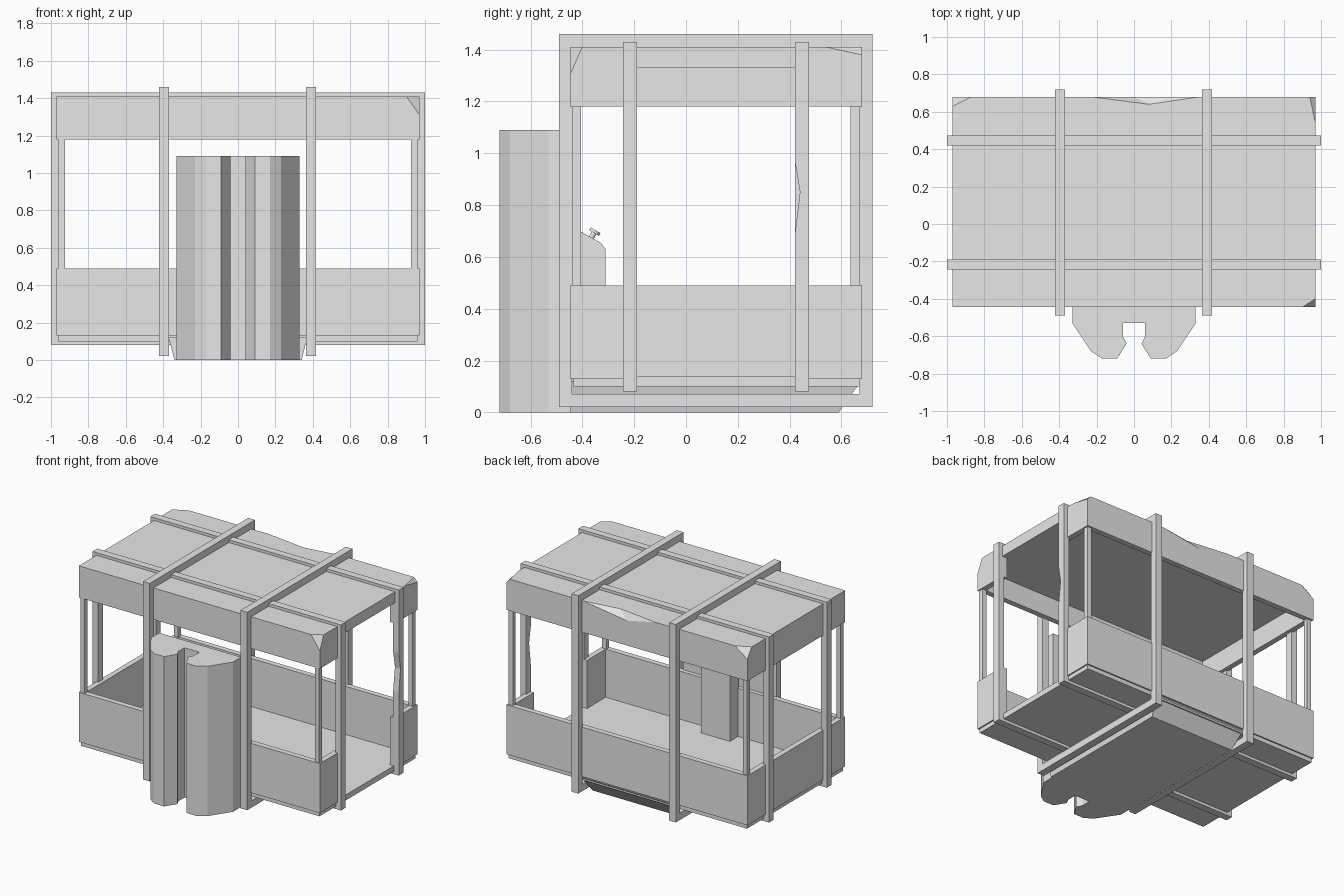
import bpy
import bmesh
from mathutils import Vector

default = bpy.data.objects.get("Cube")
if default:
    bpy.data.objects.remove(default, do_unlink=True)

grey = bpy.data.materials.new("plain_grey")
grey.use_nodes = True
grey.diffuse_color = (0.8, 0.8, 0.8, 1)
grey.node_tree.nodes["Principled BSDF"].inputs["Base Color"].default_value = (0.8, 0.8, 0.8, 1)


def finish(name, bm):
    bmesh.ops.recalc_face_normals(bm, faces=bm.faces)
    mesh = bpy.data.meshes.new(name)
    bm.to_mesh(mesh)
    bm.free()
    mesh.materials.append(grey)
    obj = bpy.data.objects.new(name, mesh)
    bpy.context.collection.objects.link(obj)
    return obj


def box(name, x, y, z):
    bm = bmesh.new()
    bmesh.ops.create_cube(bm, size=1)
    for v in bm.verts:
        v.co = [lo + (hi - lo) * (c + 0.5) for c, (lo, hi) in zip(v.co, (x, y, z))]
    return finish(name, bm)


def hull(name, points):
    bm = bmesh.new()
    for p in points:
        bm.verts.new(p)
    bmesh.ops.convex_hull(bm, input=bm.verts)
    return finish(name, bm)


def prism(name, outline, direction):
    bm = bmesh.new()
    face = bm.faces.new([bm.verts.new(p) for p in outline])
    new = bmesh.ops.extrude_face_region(bm, geom=[face])["geom"]
    bmesh.ops.translate(bm, vec=direction, verts=[g for g in new if isinstance(g, bmesh.types.BMVert)])
    return finish(name, bm)


def cut(obj, *cutters):
    bpy.context.view_layer.objects.active = obj
    for cutter in cutters:
        cutter.hide_render = True
        mod = obj.modifiers.new("cut", "BOOLEAN")
        mod.operation = "DIFFERENCE"
        mod.solver = "EXACT"
        mod.object = cutter
        bpy.ops.object.modifier_apply(modifier=mod.name)
        bpy.data.objects.remove(cutter, do_unlink=True)


def chip(corner, *points):
    # Wedge that knocks a flat-faced chip off an edge or corner
    c = Vector(corner)
    mean = sum((Vector(p) for p in points), Vector()) / len(points)
    return hull("chip_cutter", [*points, c + (c - mean) * 3])


W, F, B = 0.97, -0.445, 0.68   # half width, front, back
T = 0.04                       # wall thickness
inside = ((-W + T, W - T), (F + T, B - T))
door_x, door_y = (0.8, 1.2), (-0.19, 0.42)

# Floor and tapered underside
box("floor", (-0.96, 0.96), (-0.435, 0.67), (0.10, 0.14))
hull("underside", [(s * x, y, z) for s in (-1, 1) for x, y, z in
                   ((0.34, F, 0), (0.34, 0.59, 0), (0.37, F, 0.12), (0.37, 0.675, 0.12))])

# Low walls with a doorway at one end
walls = box("low_walls", (-W, W), (F, B), (0.13, 0.49))
cut(walls, box("inner_cutter", *inside, (0, 0.6)),
    box("door_cutter", door_x, door_y, (0, 0.6)))

# Hollow roof with doorway gap, chipped corners and a dented back edge
roof = box("roof", (-W, W), (F, B), (1.18, 1.41))
cut(roof, box("inner_cutter", *inside, (1, 1.33)),
    box("door_cutter", door_x, door_y, (1, 1.33)),
    chip((W, F, 1.41), (0.90, F, 1.41), (W, -0.40, 1.41), (W, F, 1.31)),
    chip((W, B, 1.41), (0.94, B, 1.41), (W, 0.54, 1.41), (W, B, 1.38)),
    chip((-W, B, 1.41), (-0.87, B, 1.41), (-W, 0.63, 1.41), (-W, B, 1.34)),
    chip((0.06, B, 1.41), (-0.23, B, 1.41), (0.35, B, 1.41), (0.08, 0.64, 1.41), (0, B, 1.36)))

# Corner posts
for x in (-0.943, 0.943):
    for y in (-0.423, 0.652):
        box("corner_post", (x - 0.017, x + 0.017), (y - 0.017, y + 0.017), (0.48, 1.19))

# Hoops around the cabin, running front to back
for x in (-0.395, 0.39):
    hoop = box("cross_hoop", (x - 0.027, x + 0.027), (-0.49, 0.72), (0.02, 1.46))
    cut(hoop, box("hoop_cutter", (x - 0.1, x + 0.1), (-0.44, 0.67), (0.07, 1.41)))

# Hoops around the cabin, running side to side
for y in (-0.217, 0.447):
    hoop = box("long_hoop", (-1, 1), (y - 0.027, y + 0.027), (0.08, 1.43))
    cut(hoop, box("hoop_cutter", (-0.955, 0.955), (y - 0.1, y + 0.1), (0.125, 1.385)))
    if y > 0:
        cut(hoop, hull("notch_cutter", [(x, a, z) for x in (0.9, 1.1) for a, z in
                                        ((0.41, 1.03), (0.41, 0.6), (0.44, 0.85))]))

# Front column with a keyhole slot
half = [(0.33, F + 0.01), (0.33, -0.53), (0.23, -0.68), (0.17, -0.72), (0.09, -0.72),
        (0.04, -0.64), (0.06, -0.6), (0.06, -0.53)]
outline = half + [(-x, y) for x, y in reversed(half)]
prism("front_column", [(x, y, 0) for x, y in outline], (0, 0, 1.09))

# Control console with a push button
side = [(-0.41, 0.13), (-0.31, 0.13), (-0.31, 0.63), (-0.33, 0.655), (-0.41, 0.70)]
prism("console", [(-0.136, y, z) for y, z in side], (0.232, 0, 0))
axis = Vector((0, 0.5, 0.85)).normalized()
for name, radius, start, depth in (("button_stem", 0.01, -0.01, 0.03), ("button_cap", 0.022, 0.02, 0.012)):
    bm = bmesh.new()
    bmesh.ops.create_cone(bm, cap_ends=True, segments=12, radius1=radius, radius2=radius, depth=depth)
    obj = finish(name, bm)
    obj.rotation_euler = axis.to_track_quat("Z", "Y").to_euler()
    obj.location = Vector((-0.02, -0.365, 0.675)) + axis * (start + depth / 2)
